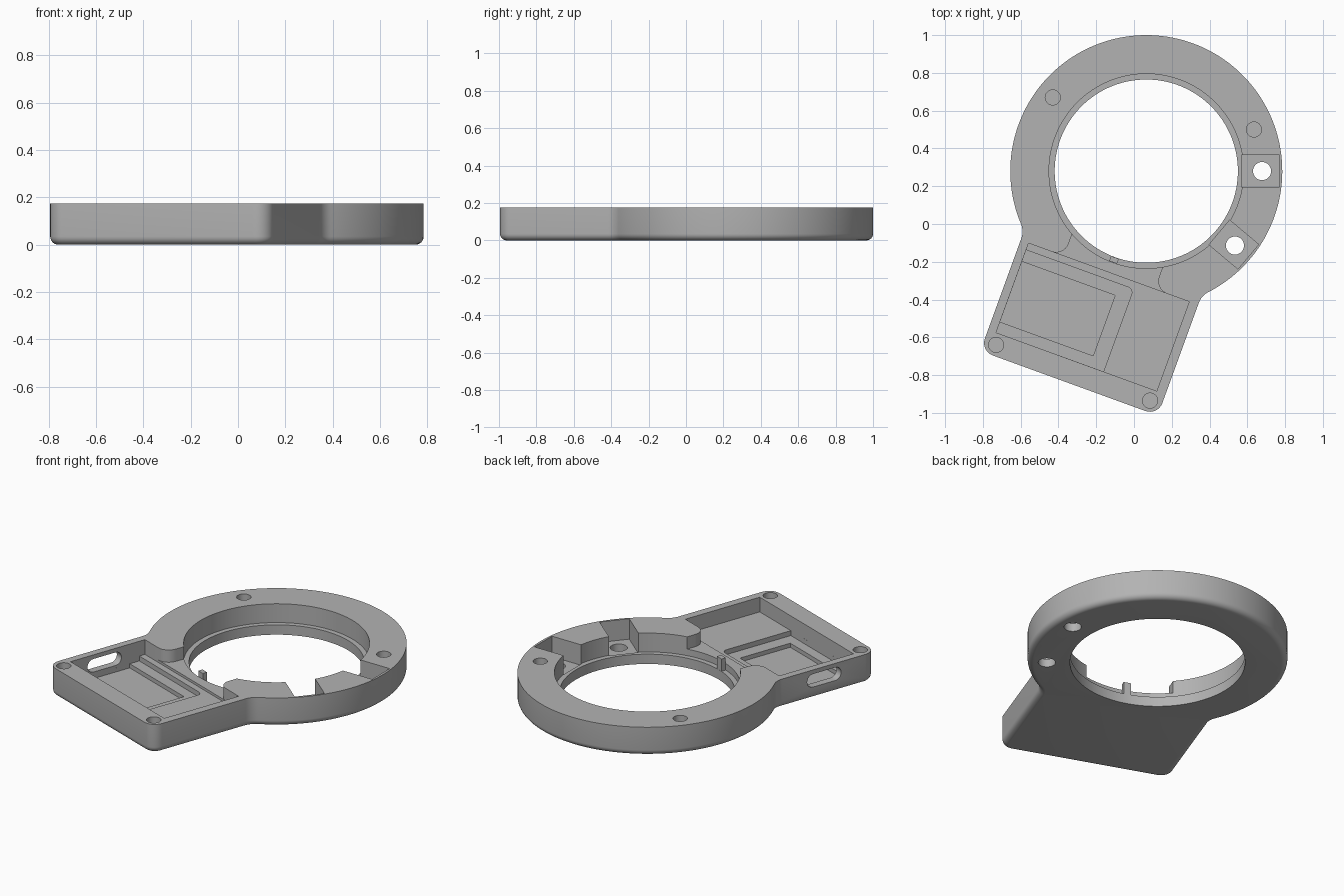
import bpy, bmesh, math
from mathutils import Matrix, Vector

if "Cube" in bpy.data.objects:
    bpy.data.objects.remove(bpy.data.objects["Cube"])

CX, CY, H = 0.065, 0.28, 0.175      # ring centre and total height
TILT = math.radians(-20)            # the tray is turned about the ring centre
R_OUT, R_LIP, R_HOLE = 0.72, 0.515, 0.485

grey = bpy.data.materials.new("mid grey")
grey.diffuse_color = (0.45, 0.45, 0.45, 1)
grey.use_nodes = True
grey.node_tree.nodes["Principled BSDF"].inputs["Base Color"].default_value = grey.diffuse_color


def arc(cx, cy, r, a0, a1, n):
    """Points on an arc, angles in degrees."""
    return [(cx + r * math.cos(math.radians(a0 + (a1 - a0) * i / n)),
             cy + r * math.sin(math.radians(a0 + (a1 - a0) * i / n))) for i in range(n + 1)]


def rect(u0, u1, v0, v1):
    return [(u0, v0), (u1, v0), (u1, v1), (u0, v1)]


def circle(x, y, r, n=32):
    return arc(x, y, r, 0, 360, n)[:-1]


def loft(name, layers, turn=0.0, pre=None):
    """Solid through stacked outlines [(points, z), ...], placed about the ring centre."""
    bm = bmesh.new()
    rings = [[bm.verts.new((x, y, z)) for x, y in pts] for pts, z in layers]
    n = len(rings[0])
    for a, b in zip(rings, rings[1:]):
        for i in range(n):
            bm.faces.new((a[i], a[(i + 1) % n], b[(i + 1) % n], b[i]))
    bm.faces.new(rings[0][::-1])
    bm.faces.new(rings[-1])
    bmesh.ops.recalc_face_normals(bm, faces=bm.faces)
    m = Matrix.Translation((CX, CY, 0)) @ Matrix.Rotation(turn, 4, 'Z')
    bm.transform(m @ pre if pre else m)
    me = bpy.data.meshes.new(name)
    bm.to_mesh(me)
    bm.free()
    me.materials.append(grey)
    ob = bpy.data.objects.new(name, me)
    bpy.context.collection.objects.link(ob)
    return ob


def prism(name, pts, z0, z1, turn=0.0, pre=None):
    return loft(name, [(pts, z0), (pts, z1)], turn, pre)


def outline(d):
    """Ring plus tray silhouette, moved inward by d."""
    r, half, low, corner, fil = R_OUT - d, 0.5 - d, -1.195 + d, 0.07 - d, 0.1 + d
    fu = 0.6
    fv = -math.sqrt((R_OUT + 0.1) ** 2 - fu ** 2)
    a = math.degrees(math.atan2(fv, fu))
    pts = arc(0, 0, r, a, 180 - a, 120)
    pts += arc(-fu, fv, fil, -a, 0, 8)[1:]
    pts += arc(-half + corner, low + corner, corner, 180, 270, 8)
    pts += arc(half - corner, low + corner, corner, 270, 360, 8)
    pts += arc(fu, fv, fil, 180, 180 + a, 8)[:-1]
    return pts


# Body with a rounded lower edge
FILLET = 0.035
layers = []
for i in range(7):
    t = math.pi / 2 * i / 6
    layers.append((outline(FILLET * (1 - math.sin(t))), FILLET * (1 - math.cos(t))))
layers.append((outline(0), H))
body = loft("housing", layers, TILT)

cutters = []


def cut(*args, **kw):
    cutters.append(prism("cutter", *args, **kw))


# Ring opening and its lip
cut(circle(0, 0, R_HOLE, 128), -0.1, 0.4)
cut(circle(0, 0, R_LIP, 128), 0.06, 0.4)
# Tray: plateau, middle recess with one round corner, deep recess
cut(rect(-0.455, 0.45, -1.075, -0.572), 0.085, 0.4, TILT)
cut([(-0.4549, -1.0749), (0.15, -1.0749)] + arc(0.12, -0.64, 0.03, 0, 90, 6)
    + [(-0.4549, -0.61)], 0.055, 0.4, TILT)
cut(rect(-0.4548, 0.07, -1.015, -0.675), 0.03, 0.4, TILT)
# Channel from tray to ring, flared at the tray end
flare = arc(0.325, -0.502, 0.07, 270, 180, 8)
cut([(-0.325, -0.60), (0.325, -0.60)] + flare + [(0.255, -0.3), (-0.255, -0.3)]
    + [(-u, v) for u, v in reversed(flare)], 0.1, 0.4, TILT)
# Two bracket pockets with through holes
for deg in (0, -40):
    t = math.radians(deg)
    cut(rect(0.505, 0.705, -0.085, 0.085), 0.05, 0.4, t)
    cut(circle(0.613, 0, 0.048), -0.1, 0.4, t)
# Blind screw holes
for x, y in ((-0.43, 0.67), (0.635, 0.50), (-0.73, -0.64), (0.085, -0.935)):
    cut(circle(x - CX, y - CY, 0.04), 0.07, 0.4)
# Pill-shaped connector slot through the left tray wall
pill = arc(0.075, 0, 0.04, -90, 90, 10) + arc(-0.075, 0, 0.04, 90, 270, 10)
to_wall = Matrix.Translation((-0.47, -0.845, 0.11)) @ Matrix(
    ((0, 0, 1, 0), (1, 0, 0, 0), (0, 1, 0, 0), (0, 0, 0, 1)))
cut(pill, -0.08, 0.05, TILT, to_wall)

for c in cutters:
    c.hide_render = True
    mod = body.modifiers.new("cut", 'BOOLEAN')
    mod.operation, mod.solver, mod.object = 'DIFFERENCE', 'EXACT', c

# Bake the cuts and drop the cutters
dg = bpy.context.evaluated_depsgraph_get()
baked = bpy.data.meshes.new_from_object(body.evaluated_get(dg))
body.modifiers.clear()
body.data = baked
for c in cutters:
    bpy.data.objects.remove(c)

# Small locating tooth on the lip
tooth = prism("locating_tooth", rect(-0.022, 0.022, -0.514, -0.486), 0.05, 0.135, TILT)

for ob in (body, tooth):
    bpy.ops.object.select_all(action='DESELECT')
    ob.select_set(True)
    bpy.context.view_layer.objects.active = ob
    bpy.ops.object.shade_smooth_by_angle(angle=math.radians(30))
